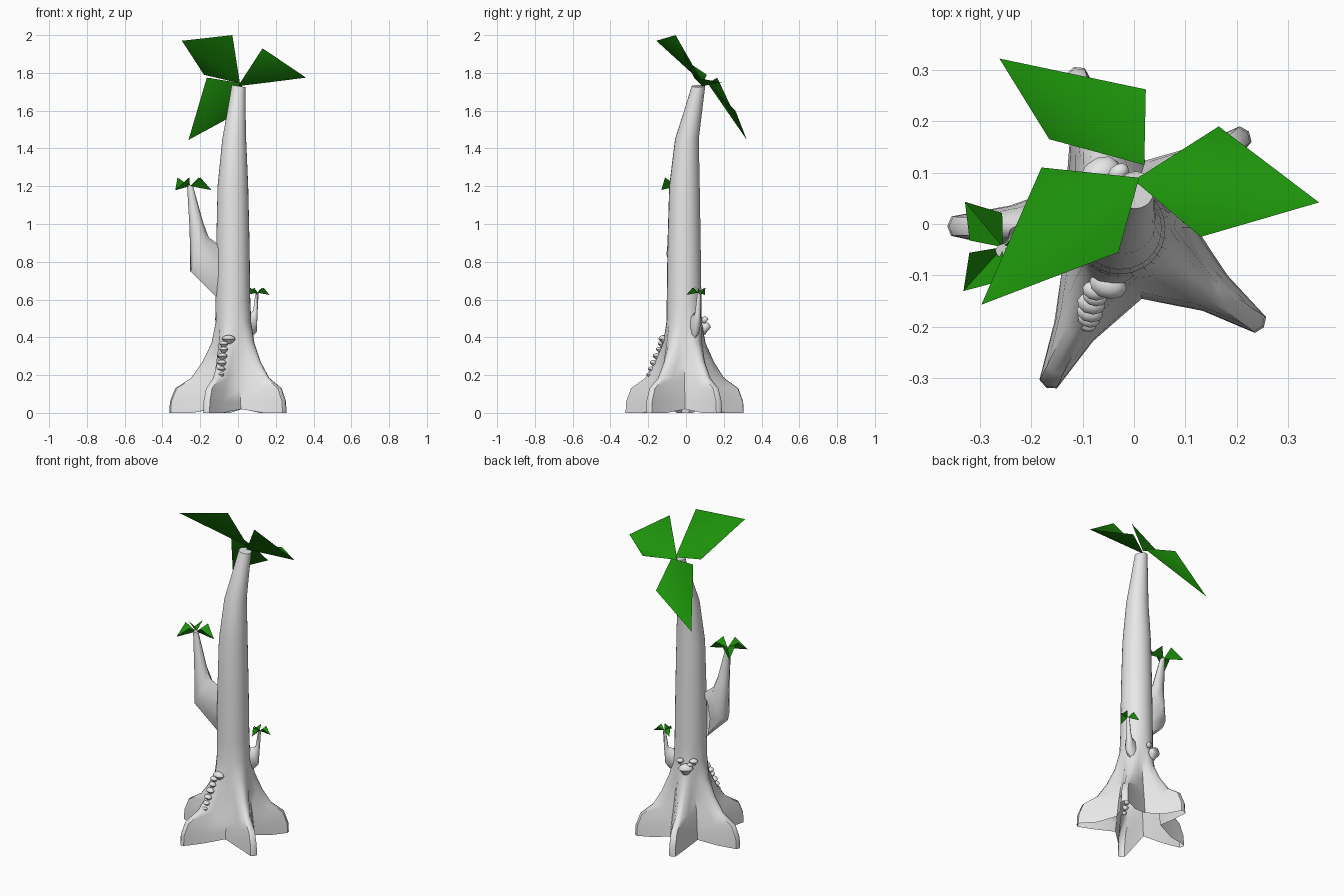
import bpy, bmesh, math
from mathutils import Vector

if "Cube" in bpy.data.objects:
    bpy.data.objects.remove(bpy.data.objects["Cube"])


def material(name, rgb):
    m = bpy.data.materials.new(name)
    m.diffuse_color = (*rgb, 1)
    m.use_nodes = True
    m.node_tree.nodes["Principled BSDF"].inputs["Base Color"].default_value = m.diffuse_color
    return m


BARK = material("pale grey bark", (0.8, 0.8, 0.8))
GREEN = material("leaf green", (0.012, 0.29, 0.003))


def finish(name, bm, mat, smooth=None):
    me = bpy.data.meshes.new(name)
    bm.to_mesh(me)
    bm.free()
    me.materials.append(mat)
    ob = bpy.data.objects.new(name, me)
    bpy.context.collection.objects.link(ob)
    if smooth:
        bpy.ops.object.select_all(action='DESELECT')
        ob.select_set(True)
        bpy.context.view_layer.objects.active = ob
        bpy.ops.object.shade_smooth_by_angle(angle=math.radians(smooth))
    return ob


def loft(name, rings, mat, smooth, cap=True):
    """Skin a list of closed rings, bottom to top, and cap the last one."""
    bm = bmesh.new()
    vs = [[bm.verts.new(p) for p in r] for r in rings]
    n = len(vs[0])
    for a, b in zip(vs, vs[1:]):
        for i in range(n):
            j = (i + 1) % n
            bm.faces.new((a[i], a[j], b[j], b[i]))
    if cap:
        bm.faces.new(vs[-1])
    return finish(name, bm, mat, smooth)


# Trunk with five buttress roots (direction, relative reach), hollow underneath
ROOTS = [(math.radians(a), s) for a, s in
         ((38, 0.87), (107, 0.94), (179, 0.985), (244, 0.985), (325, 0.95))]
# z, centre x, centre y, valley radius, root reach, root half width, star amount
LEVELS = [
    (0.00, -0.02, -0.01, 0.140, 0.340, 0.042, 1),
    (0.06, -0.02, -0.01, 0.135, 0.337, 0.041, 1),
    (0.13, -0.02, -0.01, 0.127, 0.308, 0.039, 1),
    (0.185, -0.02, -0.01, 0.118, 0.222, 0.040, 1),
    (0.27, -0.02, -0.01, 0.106, 0.162, 0.042, 1),
    (0.37, -0.02, -0.01, 0.098, 0.122, 0.042, 0.7),
    (0.48, -0.024, -0.01, 0.094, 0.1, 0.04, 0),
    (0.60, -0.027, -0.01, 0.092, 0, 0, 0),
    (0.90, -0.027, -0.01, 0.088, 0, 0, 0),
    (1.20, -0.027, -0.008, 0.081, 0, 0, 0),
    (1.45, -0.020, 0.005, 0.063, 0, 0, 0),
    (1.60, -0.008, 0.038, 0.048, 0, 0, 0),
    (1.73, 0.003, 0.066, 0.036, 0, 0, 0),
]


def polar(a, r):
    return Vector((math.cos(a) * r, math.sin(a) * r, 0))


def trunk_ring(z, cx, cy, rv, reach, w, k):
    pts = []
    for i, (a, scale) in enumerate(ROOTS):
        gap = (ROOTS[(i + 1) % 5][0] - a) % math.tau
        rt = rv + (reach - rv) * (1 - (1 - scale) * 1.5)
        side = polar(a + math.pi / 2, 1)
        tip, mid = polar(a, rt), polar(a, rv + (rt - rv) * 0.42)
        star = [mid - side * w, tip - side * w * 0.45, polar(a, rt + 0.008),
                tip + side * w * 0.45, mid + side * w, polar(a + gap / 2, rv)]
        angles = [a - 0.4, a - 0.2, a, a + 0.2, a + 0.4, a + gap / 2]
        for j, (s, t) in enumerate(zip(star, angles)):
            lift = 0.02 if z == 0 and j == 5 else 0
            tilt = -0.15 * math.cos(t) * rv if z > 1.7 else 0
            pts.append(polar(t, rv).lerp(s, k) + Vector((cx, cy, z + lift + tilt)))
    return pts


loft("trunk", [trunk_ring(*lv) for lv in LEVELS], BARK, 50)


# Side branches: each ring spans an outer and an inner point, with a side width
def branch_ring(outer, inner, half, n=8):
    o, i = Vector(outer), Vector(inner)
    c, u = (o + i) / 2, (o - i) / 2
    v = Vector((0, 0, 1)).cross(u)
    if v.length < 1e-6:
        v = Vector((0, 1, 0))
    v = v.normalized() * half
    # keep both side vectors consistently oriented along the branch
    if v.y > 0:
        v = -v
    return [c + u * math.cos(t) + v * math.sin(t)
            for t in (math.tau * k / n for k in range(n))]


loft("large_branch", [
    branch_ring((-0.09, -0.03, 0.59), (-0.09, -0.025, 0.88), 0.055),
    branch_ring((-0.253, -0.05, 0.75), (-0.155, -0.045, 0.93), 0.056),
    branch_ring((-0.256, -0.055, 0.97), (-0.182, -0.055, 1.0), 0.034),
    branch_ring((-0.27, -0.052, 1.21), (-0.238, -0.052, 1.2), 0.014)], BARK, 50)
loft("small_branch", [
    branch_ring((0.055, 0.045, 0.38), (0.045, 0.04, 0.53), 0.026),
    branch_ring((0.1, 0.06, 0.43), (0.07, 0.05, 0.53), 0.024),
    branch_ring((0.103, 0.066, 0.52), (0.08, 0.06, 0.54), 0.016),
    branch_ring((0.109, 0.07, 0.635), (0.092, 0.066, 0.63), 0.009)], BARK, 50)


# Leaves: four-cornered sheets split from base to tip
def leaves(name, quads, smooth=None):
    bm = bmesh.new()
    for quad in quads:
        b, l, t, r = [bm.verts.new(p) for p in quad]
        for tri in ((b, r, t), (b, t, l)):
            f = bm.faces.new(tri)
            f.normal_update()
            if f.normal.z < 0:
                f.normal_flip()
    return finish(name, bm, GREEN, smooth)


leaves("crown_leaves", [
    [(0.02, 0.115, 1.745), (-0.165, 0.165, 1.775), (-0.262, 0.322, 1.445), (0.023, 0.262, 1.60)],
    [(0.0, 0.085, 1.73), (0.165, 0.19, 1.75), (0.36, 0.042, 1.775), (0.13, -0.025, 1.93)],
    [(0.01, 0.09, 1.745), (-0.18, 0.11, 1.79), (-0.297, -0.157, 1.97), (-0.03, -0.055, 2.0)]], 75)


def tuft(name, centre, size, angles):
    """Three small leaves that rise, then droop, around a branch end."""
    quads = []
    c, up = Vector(centre), Vector((0, 0, size))
    for a in angles:
        d, s = polar(a, size), polar(a + math.pi / 2, size * 0.36)
        quads.append([c - up * 0.1, c + d * 0.45 + s + up * 0.3,
                      c + d - up * 0.28, c + d * 0.45 - s + up * 0.3])
    return leaves(name, quads)


tuft("large_branch_leaves", (-0.255, -0.045, 1.212), 0.115,
     [math.radians(a) for a in (130, 228, 5)])
tuft("small_branch_leaves", (0.102, 0.067, 0.643), 0.066,
     [math.radians(a) for a in (10, 150, 265)])


# Shelf fungi: flattened caps with pointed undersides
def fungus(name, pos, r, h, facing):
    bm = bmesh.new()
    bmesh.ops.create_uvsphere(bm, u_segments=10, v_segments=6, radius=1)
    ca, sa = math.cos(facing), math.sin(facing)
    for v in bm.verts:
        x, y, z = v.co.x * r * 0.75, v.co.y * r, v.co.z * h
        if z < 0:
            x, y, z = x * 0.8 - r * 0.2, y * 0.75, z * 1.4
        v.co = Vector(pos) + Vector((x * ca - y * sa, x * sa + y * ca, z))
    return finish(name, bm, BARK, 50)


FRONT = [(-0.05, -0.118, 0.39, 0.037), (-0.076, -0.13, 0.365, 0.025),
         (-0.076, -0.142, 0.335, 0.024), (-0.083, -0.155, 0.300, 0.028),
         (-0.086, -0.172, 0.265, 0.026), (-0.088, -0.185, 0.232, 0.022),
         (-0.09, -0.197, 0.203, 0.017)]
for i, (x, y, z, r) in enumerate(FRONT):
    fungus(f"front_fungus_{i}", (x, y, z), r, r * 0.6, math.radians(255))
BACK = [(-0.066, 0.096, 0.452, 0.043), (-0.03, 0.1, 0.495, 0.022),
        (-0.1, 0.068, 0.495, 0.025), (-0.085, 0.082, 0.475, 0.02)]
for i, (x, y, z, r) in enumerate(BACK):
    fungus(f"back_fungus_{i}", (x, y, z), r, r * 0.7, math.radians(125))
